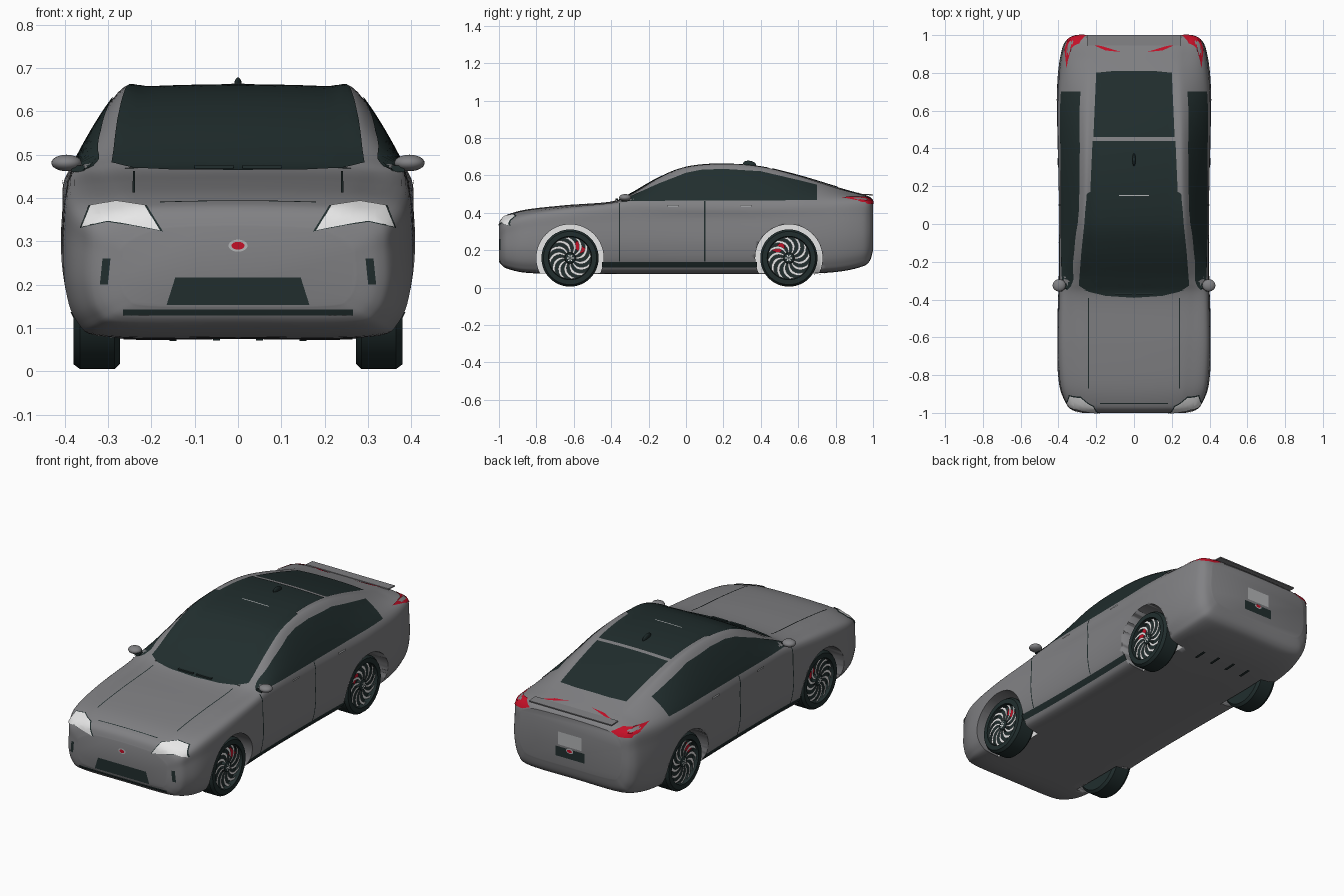
import bpy, bmesh
from math import sin, cos, pi, radians
from mathutils import Vector, Matrix
from mathutils.bvhtree import BVHTree

if "Cube" in bpy.data.objects:
    bpy.data.objects.remove(bpy.data.objects["Cube"])


def material(name, rgb):
    m = bpy.data.materials.new(name)
    m.use_nodes = True
    m.diffuse_color = (*rgb, 1)
    m.node_tree.nodes["Principled BSDF"].inputs["Base Color"].default_value = (*rgb, 1)
    return m


GREY = material("body grey", (0.22, 0.22, 0.23))
DARK = material("dark glass and rubber", (0.015, 0.027, 0.027))
WHITE = material("white", (0.85, 0.85, 0.85))
RED = material("red", (0.55, 0.005, 0.02))
SILVER = material("silver", (0.45, 0.46, 0.47))


def finish(name, bm, *mats):
    me = bpy.data.meshes.new(name)
    bm.to_mesh(me)
    bm.free()
    ob = bpy.data.objects.new(name, me)
    bpy.context.collection.objects.link(ob)
    for m in mats:
        me.materials.append(m)
    bpy.ops.object.select_all(action='DESELECT')
    ob.select_set(True)
    bpy.context.view_layer.objects.active = ob
    bpy.ops.object.shade_smooth_by_angle(angle=radians(35))
    return ob


def spline(pts, n, first, last):
    # smooth curve through the points, with one guide point beyond each end
    p = [first] + pts + [last]
    out = []
    for a, b, c, d in zip(p, p[1:], p[2:], p[3:]):
        for i in range(n):
            t = i / n
            out.append(0.5 * (2 * b + (c - a) * t + (2 * a - 5 * b + 4 * c - d) * t * t
                              + (3 * b - a - 3 * c + d) * t ** 3))
    return out + [pts[-1]]


# Body stations: y, floor z, half width, shoulder z, shoulder x, roof edge x, top z
STATIONS = [
    (-1, .15, .27, .29, .26, .2, .335), (-.985, .12, .325, .325, .315, .25, .37),
    (-.95, .1, .358, .35, .348, .27, .392), (-.85, .08, .394, .385, .377, .29, .418),
    (-.65, .075, .407, .415, .388, .3, .44), (-.4, .075, .4, .44, .387, .31, .46),
    (-.3, .075, .397, .455, .385, .315, .5), (-.15, .075, .395, .46, .386, .295, .585),
    (0, .075, .395, .46, .387, .282, .643), (.2, .075, .397, .46, .388, .276, .66),
    (.4, .075, .402, .46, .39, .273, .646), (.6, .075, .408, .465, .39, .27, .6),
    (.8, .085, .4, .467, .376, .265, .54), (.93, .11, .378, .468, .36, .27, .503),
    (.98, .14, .35, .455, .34, .265, .487), (1, .2, .31, .43, .3, .25, .468)]


def section(s):
    y, zb, w, zs, ws, wt, zt = s
    h = zs - zb
    drop = min(.015, .3 * (zt - zs))
    half = [Vector(p) for p in (
        (0, zb), (.75 * w, zb + .002), (.93 * w, zb + .12 * h), (w, zb + .4 * h),
        (.995 * w, zb + .75 * h), (ws, zs), (wt, zt - drop), (.72 * wt, zt - .3 * drop), (0, zt))]
    flip = lambda p: Vector((-p.x, p.y))
    c = spline(half, 6, flip(half[1]), flip(half[-2]))
    return [(p.x, y, p.y) for p in c] + [(-p.x, y, p.y) for p in c[-2:0:-1]]


bm = bmesh.new()
st = [Vector(s) for s in STATIONS]
rings = [[bm.verts.new(p) for p in section(s)] for s in spline(st, 7, st[0], st[-1])]
for a, b in zip(rings, rings[1:]):
    for i in range(len(a)):
        j = (i + 1) % len(a)
        bm.faces.new((a[i], a[j], b[j], b[i]))
bm.faces.new(rings[0])
bm.faces.new(rings[-1])
bmesh.ops.recalc_face_normals(bm, faces=bm.faces)
SKIN = BVHTree.FromBMesh(bm)
body = finish("body", bm, GREY, WHITE)

# Wheel wells with pale liners
AXLES = ((-.62, 1), (.55, -1))
HUB_Z = .158
for y, _ in AXLES:
    for s in (1, -1):
        bm = bmesh.new()
        bmesh.ops.create_cone(bm, cap_ends=True, segments=64, radius1=.18, radius2=.18, depth=.3,
                              matrix=Matrix.Translation((s * .415, y, HUB_Z)) @ Matrix.Rotation(pi / 2, 4, 'Y'))
        for f in bm.faces:
            f.material_index = int(f.normal.x * s < -.9)
        cutter = finish("well_cutter", bm, GREY, WHITE)
        cutter.hide_render = True
        mod = body.modifiers.new("well", 'BOOLEAN')
        mod.object, mod.operation, mod.solver = cutter, 'DIFFERENCE', 'EXACT'
        bpy.context.view_layer.objects.active = body
        bpy.ops.object.modifier_apply(modifier=mod.name)
        bpy.data.objects.remove(cutter)


def panel(name, pts, axis, side, mat, lift=.003):
    # flat outline draped onto the body along one axis, as a thin skin
    bm = bmesh.new()
    others = [k for k in range(3) if k != axis]
    verts = []
    for p in pts:
        v = Vector((0, 0, 0))
        v[others[0]], v[others[1]] = p
        verts.append(bm.verts.new(v))
    bm.faces.new(verts)
    bmesh.ops.triangulate(bm, faces=bm.faces[:])
    for k in others:
        lo, hi = min(v.co[k] for v in verts), max(v.co[k] for v in verts)
        cuts = int((hi - lo) / .02)
        no = Vector((0, 0, 0))
        no[k] = 1
        for i in range(1, cuts + 1):
            geom = bm.verts[:] + bm.edges[:] + bm.faces[:]
            bmesh.ops.bisect_plane(bm, geom=geom, dist=1e-5, plane_no=no,
                                   plane_co=no * (lo + (hi - lo) * i / (cuts + 1)))
    bmesh.ops.triangulate(bm, faces=bm.faces[:])
    ray = Vector((0, 0, 0))
    ray[axis] = -side
    for v in bm.verts:
        hit = SKIN.ray_cast(v.co - 3 * ray, ray)
        if hit[0] is None:
            hit = SKIN.find_nearest(v.co - ray)
        v.co = hit[0] + hit[1] * lift
    for f in bm.faces:
        f.normal_update()
        if f.normal.dot(ray) > 0:
            f.normal_flip()
    return finish(name, bm, mat)


def rect(u0, u1, v0, v1):
    return [(u0, v0), (u1, v0), (u1, v1), (u0, v1)]


def mirror(pts):
    return [(-u, v) for u, v in pts]


def grow(pts, k):
    cu, cv = (sum(p[i] for p in pts) / len(pts) for i in (0, 1))
    return [(cu + (u - cu) * k, cv + (v - cv) * k) for u, v in pts]


def oval(u, v, a, b):
    return [(u + a * cos(i * pi / 12), v + b * sin(i * pi / 12)) for i in range(24)]


# Glass
half = [(.15, -.38), (.24, -.358), (.292, -.325), (.278, -.15), (.262, 0), (.25, .16), (.232, .17), (.22, .44)]
panel("windscreen_and_roof_glass", [(0, -.39)] + half + mirror(half[::-1]), 2, 1, DARK)
panel("rear_window", [(.215, .46), (.2, .8), (.1, .81), (-.1, .81), (-.2, .8), (-.215, .46)], 2, 1, DARK)
panel("roof_seam", rect(-.08, .08, .148, .154), 2, 1, SILVER, .005)
window = [(-.35, .462), (.7, .466), (.7, .548), (.6, .573), (.4, .62), (.2, .633), (.08, .628),
          (0, .612), (-.15, .553), (-.3, .482)]
lamp = [(.18, .325), (.215, .38), (.28, .39), (.34, .38), (.358, .332), (.3, .345), (.25, .338)]
tail = [(.245, .462), (.29, .484), (.355, .482), (.366, .462), (.35, .445), (.29, .445)]
deck_mark = [(.07, .91), (.15, .918), (.235, .955), (.16, .938)]

for s, label in ((1, "left"), (-1, "right")):
    # Side panels
    panel(label + "_side_window", window, 0, s, DARK)
    panel(label + "_sill", rect(-.45, .38, .11, .138), 0, s, DARK)
    for n, y, top in (("front", -.355, .47), ("rear", .1, .462)):
        panel(f"{label}_{n}_door_gap", rect(y - .003, y + .003, .14, top), 0, s, DARK)
    for n, y in (("front", -.1), ("rear", .29)):
        panel(f"{label}_{n}_handle", rect(y, y + .06, .431, .44), 0, s, SILVER, .008)
    # Lamps, vents and bonnet gaps
    side = (lambda p: p) if s > 0 else mirror
    panel(label + "_headlight_rim", side(grow(lamp, 1.07)), 1, -1, DARK, .002)
    panel(label + "_headlight", side(lamp), 1, -1, WHITE, .005)
    panel(label + "_tail_light", side(tail), 1, 1, RED, .004)
    panel(label + "_deck_light", side(deck_mark), 2, 1, RED)
    panel(label + "_front_vent", side([(.3, .2), (.318, .2), (.312, .26), (.294, .26)]), 1, -1, DARK)
    panel(label + "_bonnet_gap", side(rect(.238, .243, -.87, -.39)), 2, 1, DARK)
    for x in (.05, .15):
        panel(label + "_floor_slot", side(rect(x - .008, x + .008, .68, .75)), 2, -1, DARK, .006)

# Front and rear details
panel("grille", [(-.165, .153), (.165, .153), (.145, .216), (-.145, .216)], 1, -1, DARK)
panel("lower_grille", rect(-.265, .265, .13, .143), 1, -1, DARK)
panel("bonnet_front_gap", rect(-.18, .18, -.952, -.948), 2, 1, DARK, .002)
panel("front_badge_rim", oval(0, .29, .022, .014), 1, -1, SILVER)
panel("front_badge", oval(0, .29, .015, .009), 1, -1, RED, .005)
panel("number_plate", rect(-.07, .07, .31, .38), 1, 1, SILVER, .005)
panel("rear_grille", rect(-.088, .088, .245, .298), 1, 1, DARK)
panel("rear_badge_rim", oval(0, .29, .022, .013), 1, 1, SILVER, .006)
panel("rear_badge", oval(0, .29, .015, .008), 1, 1, RED, .008)


def block(name, loc, size, mat, tilt=0, ball=False):
    bm = bmesh.new()
    m = Matrix.Translation(loc) @ Matrix.Rotation(tilt, 4, 'X') @ Matrix.Diagonal((*size, 1))
    if ball:
        bmesh.ops.create_uvsphere(bm, u_segments=24, v_segments=16, radius=.5, matrix=m)
    else:
        bmesh.ops.create_cube(bm, size=1, matrix=m)
    return finish(name, bm, mat)


block("spoiler", (0, .972, .497), (.5, .055, .006), GREY, -.05)
block("roof_antenna", (0, .34, .66), (.018, .07, .036), DARK, -.15, True)
for s in (1, -1):
    block("wiper", (s * .055, -.37, .472), (.09, .012, .008), DARK)
    block("mirror_housing", (s * .396, -.325, .481), (.07, .065, .038), GREY, 0, True)
    block("mirror_arm", (s * .37, -.33, .468), (.03, .03, .015), DARK)


def lathe(name, profile, origin, s, mat):
    bm = bmesh.new()
    vs = [bm.verts.new((x * s, 0, r)) for x, r in profile]
    es = [bm.edges.new(p) for p in zip(vs, vs[1:])]
    bmesh.ops.spin(bm, geom=vs + es, cent=(0, 0, 0), axis=(1, 0, 0), angle=2 * pi, steps=48)
    bmesh.ops.remove_doubles(bm, verts=bm.verts, dist=1e-5)
    bmesh.ops.recalc_face_normals(bm, faces=bm.faces)
    bmesh.ops.translate(bm, verts=bm.verts, vec=origin)
    return finish(name, bm, mat)


def blades(name, count, x, r0, r1, start, sweep, width, origin, s, mat):
    # curved flat strips around the hub
    bm = bmesh.new()
    for k in range(count):
        rows = []
        for i in range(7):
            t = i / 6
            r, a = r0 + (r1 - r0) * t, start + 2 * pi * k / count + sweep * t * t
            rows.append([bm.verts.new(Vector((x * s, r * cos(a + d), r * sin(a + d))) + origin)
                         for d in (-width / 2, width / 2)])
        for (a, b), (c, d) in zip(rows, rows[1:]):
            f = bm.faces.new((a, c, d, b))
            f.normal_update()
            if f.normal.x * s < 0:
                f.normal_flip()
    return finish(name, bm, mat)


# Wheels
TYRE = [(-.053, 0), (-.053, .14), (-.04, .153), (.04, .153), (.055, .142), (.055, .116), (.025, .113), (.025, 0)]
for y, turn in AXLES:
    for s in (1, -1):
        o = Vector((s * .325, y, HUB_Z))
        lathe("tyre", TYRE, o, s, DARK)
        lathe("hub", [(.02, .03), (.046, .028), (.05, .02), (.05, 0)], o, s, DARK)
        blades("spokes", 12, .044, .03, .112, 0, .7, .24, o, s, WHITE)
        blades("hub_star", 6, .052, .002, .018, 0, 0, .5, o, s, WHITE)
        blades("brake_caliper", 1, .035, .06, .1, pi / 2 - turn * .75, 0, .8, o, s, RED)
